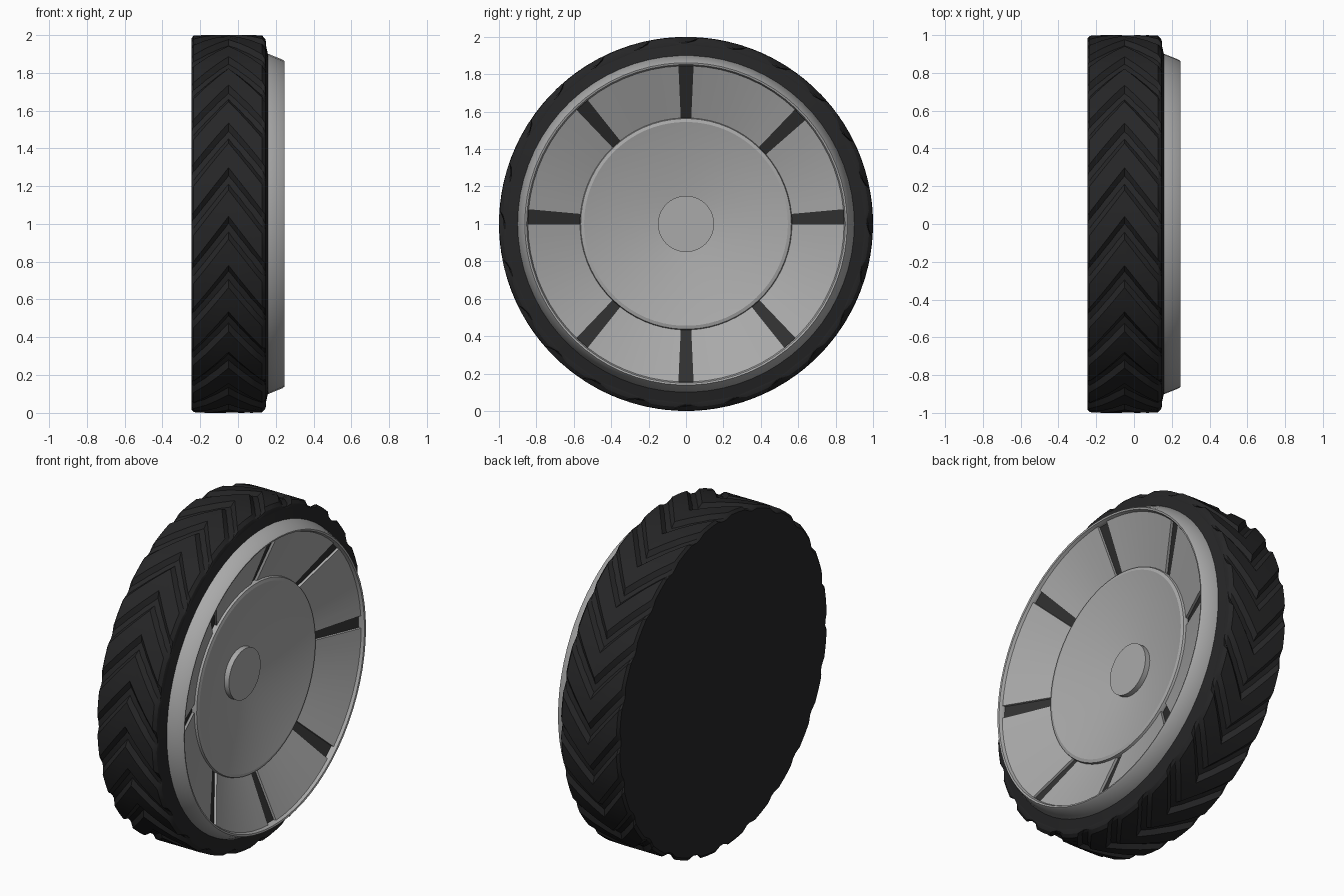
import bpy, bmesh, math
from mathutils import Vector

if "Cube" in bpy.data.objects:
    bpy.data.objects.remove(bpy.data.objects["Cube"])

SEG = 70       # facets around the wheel
LUGS = 24      # chevron tread blocks


def polar(x, r, a):
    return Vector((x, r * math.cos(a), 1 + r * math.sin(a)))


def lathe(bm, profile):
    """Revolve (radius, x) points round the wheel axle; returns faces per band."""
    rings = []
    for r, x in profile:
        if r == 0:
            rings.append([bm.verts.new((x, 0, 1))] * SEG)
        else:
            rings.append([bm.verts.new(polar(x, r, math.tau * i / SEG)) for i in range(SEG)])
    bands = []
    for a, b in zip(rings, rings[1:]):
        band = []
        for i in range(SEG):
            j = (i + 1) % SEG
            corners = list(dict.fromkeys([a[i], a[j], b[j], b[i]]))
            band.append(bm.faces.new(corners))
        bands.append(band)
    return bands


def finish(bm, name, mats, angle=25):
    bmesh.ops.recalc_face_normals(bm, faces=bm.faces)
    me = bpy.data.meshes.new(name)
    bm.to_mesh(me)
    bm.free()
    ob = bpy.data.objects.new(name, me)
    bpy.context.collection.objects.link(ob)
    for m in mats:
        me.materials.append(m)
    bpy.ops.object.select_all(action='DESELECT')
    ob.select_set(True)
    bpy.context.view_layer.objects.active = ob
    bpy.ops.object.shade_smooth_by_angle(angle=math.radians(angle))
    return ob


def material(name, rgb):
    m = bpy.data.materials.new(name)
    m.diffuse_color = (*rgb, 1)
    m.use_nodes = True
    m.node_tree.nodes["Principled BSDF"].inputs["Base Color"].default_value = m.diffuse_color
    return m


rubber = material("rubber", (0.019, 0.019, 0.02))
slot_dark = material("slot_dark", (0.03, 0.03, 0.03))
metal = material("metal", (0.4, 0.4, 0.4))

# Tyre body with closed flat back
bm = bmesh.new()
lathe(bm, [(0, -.247), (.968, -.247), (.976, -.235), (.976, .13),
           (.968, .143), (.90, .158), (.86, .13)])
finish(bm, "tire_body", [rubber])

# Chevron tread blocks: a trapezoid section swept across the tyre in a V
bm = bmesh.new()
stations = [(-.247, .982), (-.235, .998), (-.17, 1), (-.11, 1), (-.05, 1),
            (.01, 1), (.07, 1), (.128, .998), (.144, .98), (.148, .965)]
for k in range(LUGS):
    centre = math.tau * k / LUGS - .11
    sections = []
    for x, top in stations:
        a = centre + 1.3 * abs(x + .05)
        base = min(.965, top - .005)
        sections.append([bm.verts.new(polar(x, r, a + d)) for d, r in
                         ((-.125, base), (-.07, top), (0, top), (.07, top), (.125, base))])
    for s, t in zip(sections, sections[1:]):
        for i in range(5):
            j = (i + 1) % 5
            bm.faces.new((s[i], s[j], t[j], t[i]))
    bm.faces.new(sections[0])
    bm.faces.new(sections[-1])
finish(bm, "tire_tread", [rubber], 20)

# Rim: outer flange, concave dish ring, raised inner cone
bm = bmesh.new()
bands = lathe(bm, [(.90, .13), (.90, .162), (.87, .236), (.862, .246), (.852, .243),
                   (.845, .226), (.567, .107), (.563, .12), (.545, .125), (.15, .014),
                   (0, .014)])
bmesh.ops.recalc_face_normals(bm, faces=bm.faces)
# Dark radial slots sunk into the dish ring
slots = [bands[5][i] for i in (0, 8, 17, 25, 34, 44, 52, 60)]
for f in slots:
    edge = list(f.verts)
    floor = [bm.verts.new(v.co + Vector((-.016, 0, 0))) for v in edge]
    bm.faces.remove(f)
    for i in range(4):
        j = (i + 1) % 4
        bm.faces.new((edge[i], edge[j], floor[j], floor[i]))
    bm.faces.new(floor).material_index = 1
finish(bm, "rim", [metal, slot_dark])

# Hub cap
bm = bmesh.new()
lathe(bm, [(0, 0), (.15, 0), (.15, .045), (0, .045)])
finish(bm, "hub_cap", [metal])
